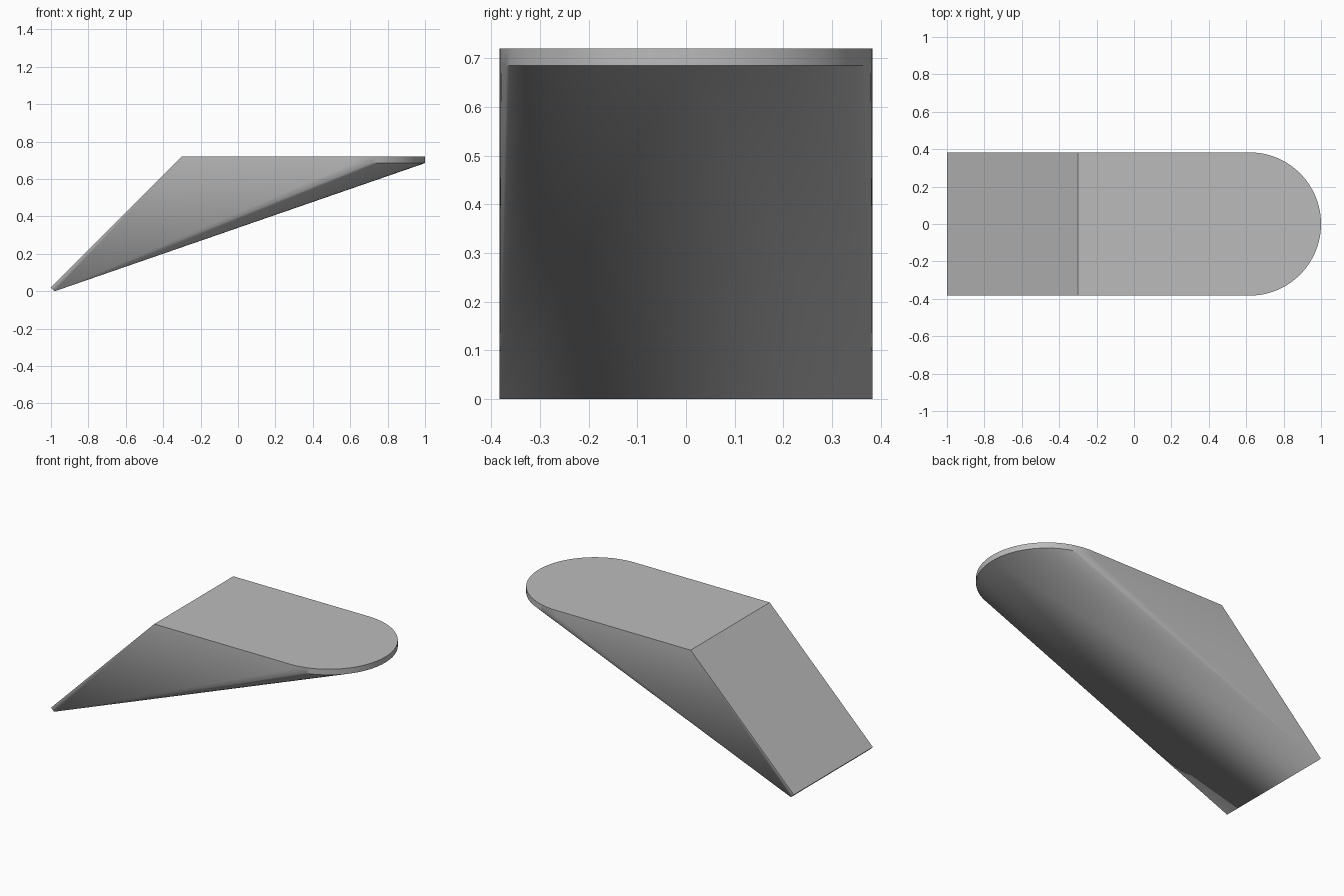
import bpy, bmesh
from math import sin, cos, pi

cube = bpy.data.objects.get("Cube")
if cube:
    bpy.data.objects.remove(cube, do_unlink=True)

TOP, RIM, HALF = 0.72, 0.685, 0.383
SEGMENTS = 48
CENTRE = 1 - HALF

grey = bpy.data.materials.new("plain grey")
grey.use_nodes = True
colour = (0.5, 0.5, 0.5, 1)
grey.diffuse_color = colour
grey.node_tree.nodes["Principled BSDF"].inputs["Base Color"].default_value = colour

bm = bmesh.new()


def pair(x, z):
    """Matching corners on the front and back sides."""
    return [bm.verts.new((x, y, z)) for y in (-HALF, HALF)]


def arc(z):
    """Half circle running from the front side round to the back side."""
    angles = [pi * (i / SEGMENTS - 0.5) for i in range(SEGMENTS + 1)]
    return [bm.verts.new((CENTRE + HALF * cos(a), HALF * sin(a), z)) for a in angles]


ridge = pair(-0.3, TOP)
tip = pair(-1, 0.02)
toe = pair(-0.98, 0)
upper, lower = arc(TOP), arc(RIM)

# Flat top, sloping end and narrow toe
bm.faces.new([ridge[0], *upper, ridge[1]])
bm.faces.new([tip[0], ridge[0], ridge[1], tip[1]])
bm.faces.new([toe[0], tip[0], tip[1], toe[1]])

# Flat sides
for side, end in ((0, 0), (1, -1)):
    bm.faces.new([tip[side], toe[side], lower[end], upper[end], ridge[side]])

# Curved rim, and underside fanning from each toe corner
for i in range(SEGMENTS):
    bm.faces.new([lower[i], lower[i + 1], upper[i + 1], upper[i]])
    bm.faces.new([toe[0 if i < SEGMENTS // 2 else 1], lower[i + 1], lower[i]])
bm.faces.new([toe[0], toe[1], lower[SEGMENTS // 2]])

bmesh.ops.recalc_face_normals(bm, faces=bm.faces)
mesh = bpy.data.meshes.new("tapered_wedge")
bm.to_mesh(mesh)
bm.free()
mesh.materials.append(grey)

wedge = bpy.data.objects.new("tapered_wedge", mesh)
bpy.context.collection.objects.link(wedge)
bpy.ops.object.select_all(action="DESELECT")
wedge.select_set(True)
bpy.context.view_layer.objects.active = wedge
bpy.ops.object.shade_smooth_by_angle(angle=pi / 6)
